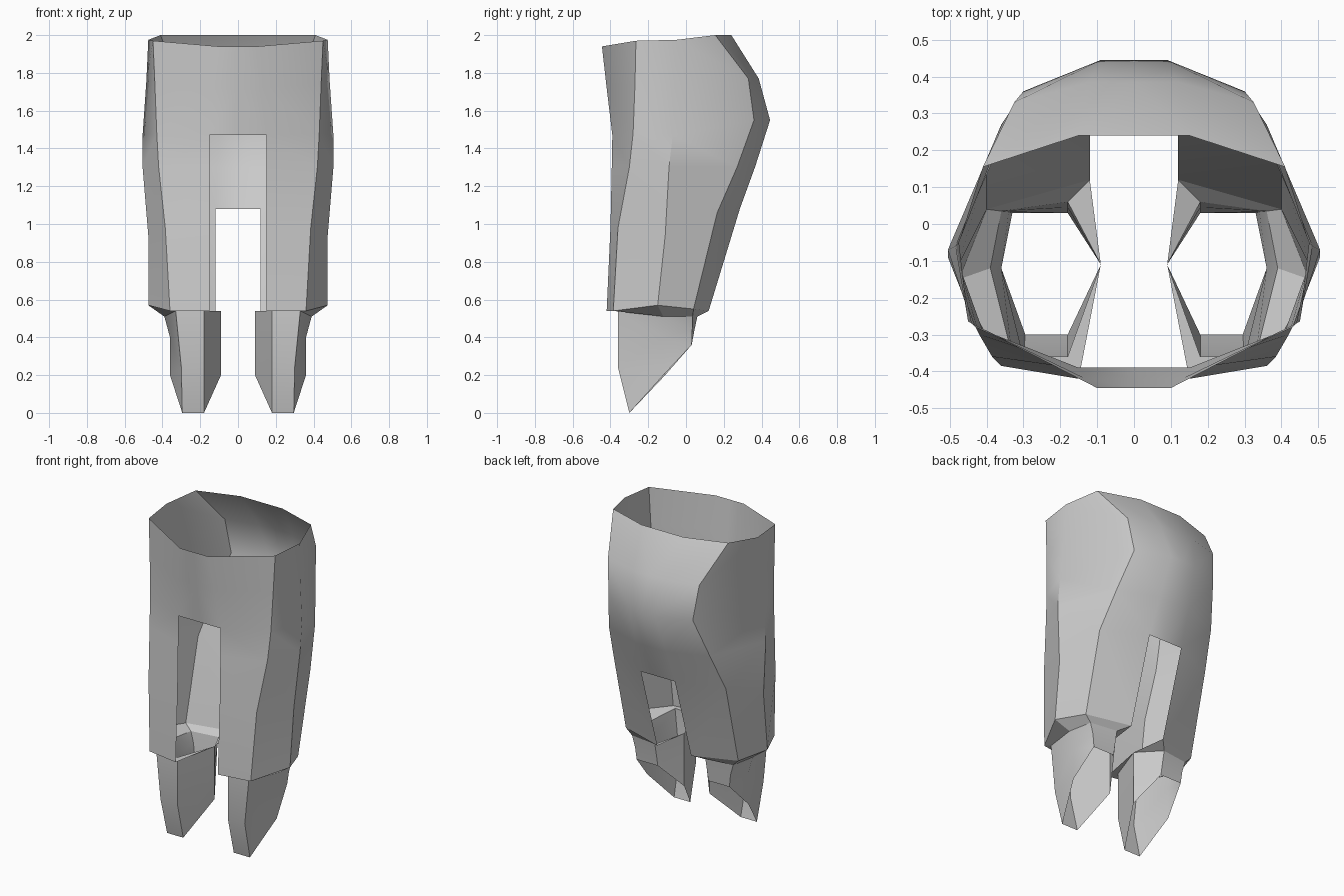
import bpy
import bmesh

# Remove the default cube only
cube = bpy.data.objects.get("Cube")
if cube:
    bpy.data.objects.remove(cube, do_unlink=True)

# Single plain material
COLOUR = (0.6, 0.6, 0.6, 1.0)
grey = bpy.data.materials.new("plain_grey")
grey.use_nodes = True
grey.diffuse_color = COLOUR
grey.node_tree.nodes["Principled BSDF"].inputs["Base Color"].default_value = COLOUR


def loft_half(name, columns, closed=False, skip=lambda row, column: False):
    """Skin vertical columns of points, then mirror the half across x = 0."""
    bm = bmesh.new()
    grid = [[bm.verts.new(point) for point in column] for column in columns]
    count = len(grid)
    for i in range(count if closed else count - 1):
        left, right = grid[i], grid[(i + 1) % count]
        for row in range(len(left) - 1):
            if not skip(row, i):
                bm.faces.new((left[row], left[row + 1], right[row + 1], right[row]))
    # Clean up points shared by neighbouring rows and unused points in the slots
    bmesh.ops.remove_doubles(bm, verts=bm.verts[:], dist=0.0005)
    loose = [v for v in bm.verts if not v.link_faces]
    bmesh.ops.delete(bm, geom=loose, context='VERTS')

    mesh = bpy.data.meshes.new(name)
    bm.to_mesh(mesh)
    bm.free()
    obj = bpy.data.objects.new(name, mesh)
    bpy.context.collection.objects.link(obj)
    mesh.materials.append(grey)

    bpy.ops.object.select_all(action='DESELECT')
    obj.select_set(True)
    bpy.context.view_layer.objects.active = obj
    mirror = obj.modifiers.new("mirror", 'MIRROR')
    mirror.use_clip = True
    bpy.ops.object.modifier_apply(modifier=mirror.name)
    bpy.ops.object.shade_smooth_by_angle(angle=0.7)
    return obj


def centre(column):
    """Copy a column onto the mirror plane."""
    return [(0, y, z) for x, y, z in column]


# Upper shell: columns run from the rim to the hem, going from front to back
front_inner = [(.1, -.445, 1.94), (.13, -.42, 1.72), (.15, -.39, 1.47),
               (.15, -.393, 1.3), (.15, -.4, .98), (.15, -.42, .54)]
front_outer = [(.45, -.265, 1.97), (.44, -.27, 1.74), (.43, -.28, 1.48),
               (.42, -.3, 1.3), (.385, -.36, .98), (.36, -.385, .54)]
side = [(.475, -.05, 1.975), (.485, -.06, 1.76), (.505, -.07, 1.47),
        (.505, -.09, 1.3), (.475, -.11, .94), (.475, -.15, .57)]
back_outer = [(.41, .155, 2), (.325, .33, 1.77), (.3, .36, 1.55),
              (.36, .27, 1.3), (.4, .165, 1.06), (.4, .04, .55)]
back_inner = [(.15, .24, 2), (.12, .385, 1.77), (.09, .445, 1.55),
              (.11, .365, 1.3), (.12, .285, 1.08), (.12, .12, .54)]

shell = [centre(front_inner), front_inner, front_outer, side,
         back_outer, back_inner, centre(back_inner)]
FRONT_SLOT_ROW, BACK_SLOT_ROW = 2, 4


def in_slot(row, column):
    """Leave the front slot and the shorter back slot open."""
    return (column == 0 and row >= FRONT_SLOT_ROW) or \
           (column == len(shell) - 2 and row >= BACK_SLOT_ROW)


loft_half("upper_shell", shell, skip=in_slot)

# Lower legs: a flange under the hem narrows to a tube cut off on a slant
inner = (.09, -.11, .54)
legs = [
    [front_inner[-1], (.18, -.36, .54), (.18, -.36, .24), (.18, -.3, 0)],
    [front_outer[-1], (.33, -.36, .54), (.3, -.36, .24), (.295, -.3, 0)],
    [side[-1], (.39, -.12, .51), (.36, -.12, .4), (.36, -.12, .2)],
    [back_outer[-1], (.36, .035, .51), (.34, .033, .44), (.33, .03, .36)],
    [back_inner[-1], (.18, .06, .51), (.18, .045, .44), (.18, .03, .36)],
]


def loft_legs():
    """Add the inner column, whose top point joins the tube directly."""
    tube = [column[1:] for column in legs]
    tube.append([inner, (.09, -.11, .4), (.09, -.11, .2)])
    loft_half("lower_legs", tube, closed=True)
    # The flange is open toward the inner thigh and ends on the inner point
    flange = [[inner, inner]] + [column[:2] for column in legs] + [[inner, inner]]
    bm = bmesh.new()
    for left, right in zip(flange, flange[1:]):
        points = list(dict.fromkeys((left[0], left[1], right[1], right[0])))
        for sign in (1, -1):
            corners = points if sign > 0 else points[::-1]
            bm.faces.new([bm.verts.new((sign * x, y, z)) for x, y, z in corners])
    bmesh.ops.remove_doubles(bm, verts=bm.verts[:], dist=0.0005)
    mesh = bpy.data.meshes.new("hem_flange")
    bm.to_mesh(mesh)
    bm.free()
    mesh.materials.append(grey)
    bpy.context.collection.objects.link(bpy.data.objects.new("hem_flange", mesh))


loft_legs()
